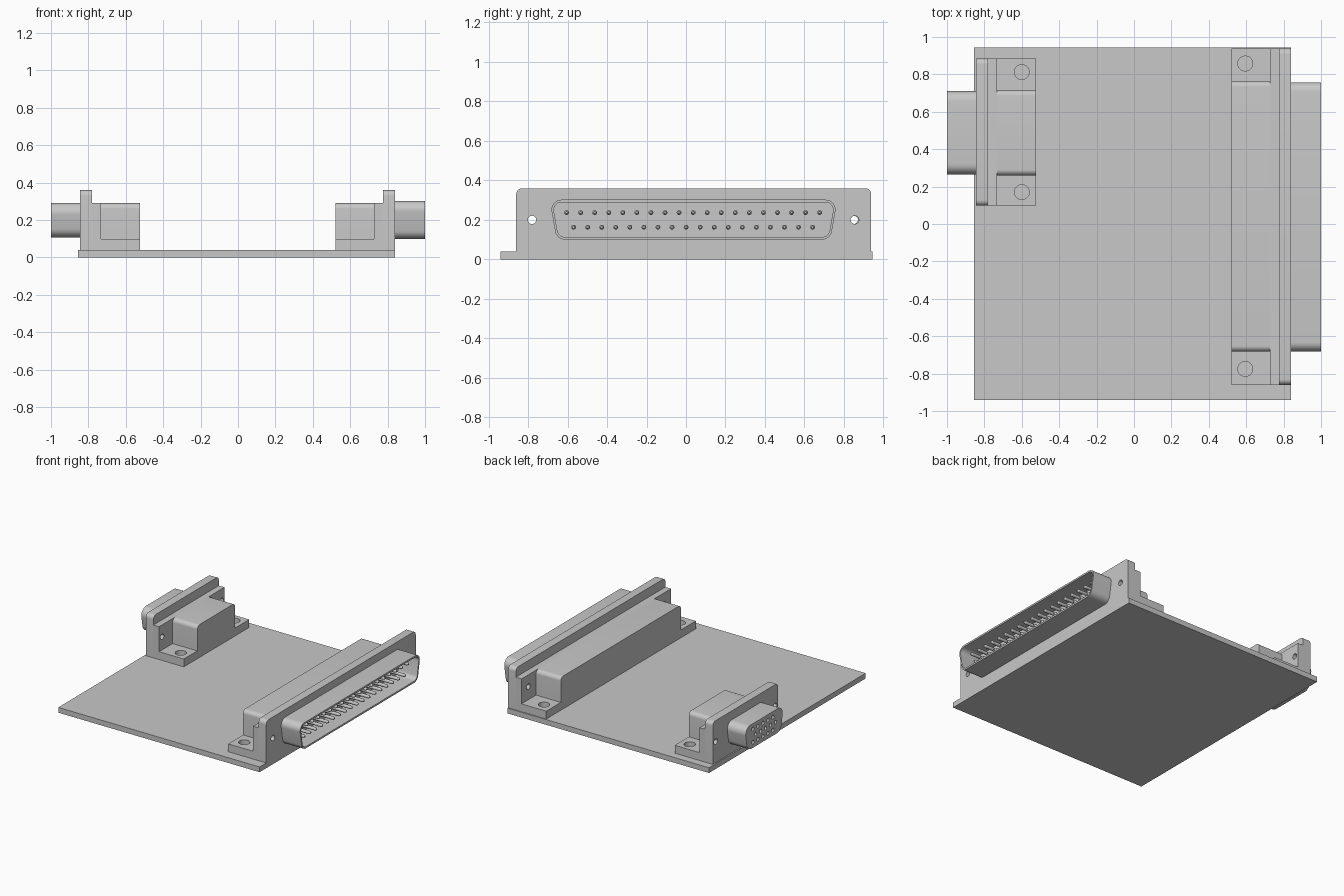
import bpy
import bmesh
import math
from mathutils import Vector, Matrix

cube = bpy.data.objects.get("Cube")
if cube:
    bpy.data.objects.remove(cube, do_unlink=True)

grey = bpy.data.materials.new("plain grey")
grey.use_nodes = True
GREY = (0.58, 0.58, 0.58, 1)
grey.diffuse_color = GREY
grey.node_tree.nodes["Principled BSDF"].inputs["Base Color"].default_value = GREY


def finish(name, bm):
    bmesh.ops.recalc_face_normals(bm, faces=bm.faces)
    mesh = bpy.data.meshes.new(name)
    bm.to_mesh(mesh)
    bm.free()
    mesh.materials.append(grey)
    obj = bpy.data.objects.new(name, mesh)
    bpy.context.collection.objects.link(obj)
    return obj


def select(obj):
    bpy.ops.object.select_all(action='DESELECT')
    obj.select_set(True)
    bpy.context.view_layer.objects.active = obj


def smooth(obj):
    select(obj)
    bpy.ops.object.shade_smooth_by_angle(angle=math.radians(30))


def rounded(corners, steps=8):
    """Outline from (y, z, radius) corners."""
    out = []
    n = len(corners)
    for i, (y, z, r) in enumerate(corners):
        p = Vector((y, z, 0))
        if r == 0:
            out.append(p)
            continue
        a = (Vector((*corners[i - 1][:2], 0)) - p).normalized()
        b = (Vector((*corners[(i + 1) % n][:2], 0)) - p).normalized()
        half = a.angle(b) / 2
        c = p + (a + b).normalized() * r / math.sin(half)
        reach = r / math.tan(half)
        u = (p + a * reach - c).normalized()
        v = (p + b * reach - c).normalized()
        out += [c + u.slerp(v, k / steps).normalized() * r for k in range(steps + 1)]
    return out


def prism(name, outline, x0, x1):
    """Extrude a y-z outline along x."""
    bm = bmesh.new()
    face = bm.faces.new([bm.verts.new((x0, p.x, p.y)) for p in outline])
    ext = bmesh.ops.extrude_face_region(bm, geom=[face])
    verts = [v for v in ext["geom"] if isinstance(v, bmesh.types.BMVert)]
    bmesh.ops.translate(bm, verts=verts, vec=(x1 - x0, 0, 0))
    # The starting face stays behind as the second cap
    if not face.is_valid:
        bmesh.ops.holes_fill(bm, edges=bm.edges)
    return finish(name, bm)


def block(name, x0, x1, y0, y1, z0, z1, r=0):
    """Box with its two upper corners rounded by r."""
    return prism(name, rounded([(y0, z0, 0), (y1, z0, 0), (y1, z1, r), (y0, z1, r)]), x0, x1)


def d_outline(mid, half, z0, z1, r):
    low = half - (z1 - z0) * math.tan(math.radians(10))
    return rounded([(mid - low, z0, r), (mid + low, z0, r),
                    (mid + half, z1, r), (mid - half, z1, r)])


def rods(name, centres, radius, length, axis, tip=0):
    """Round rods, optionally with a tapered tip, pointing along x or z."""
    bm = bmesh.new()
    turn = Matrix.Rotation(math.pi / 2, 4, 'Y') if axis == 'x' else Matrix()
    for c in centres:
        m = Matrix.Translation(c) @ turn
        bmesh.ops.create_cone(bm, cap_ends=True, segments=20, radius1=radius,
                              radius2=radius, depth=length, matrix=m)
        if tip:
            m = m @ Matrix.Translation((0, 0, length / 2 + tip / 2))
            bmesh.ops.create_cone(bm, cap_ends=True, segments=20, radius1=radius,
                                  radius2=radius / 2, depth=tip, matrix=m)
    return finish(name, bm)


def cut(obj, cutter, keep=False):
    select(obj)
    mod = obj.modifiers.new("cut", 'BOOLEAN')
    mod.operation = 'DIFFERENCE'
    mod.solver = 'EXACT'
    mod.object = cutter
    bpy.ops.object.modifier_apply(modifier=mod.name)
    if not keep:
        bpy.data.objects.remove(cutter, do_unlink=True)


def housing(side, s, face, y0, y1, body0, body1, mounts, screws):
    """Flange, backing, body and two mounting feet of a connector."""
    def x(d):
        return s * (face - d)
    base, deck = 0.04, 0.29
    flange = block(side + "_flange", x(0), x(0.064), y0, y1, base, 0.36, 0.03)
    backing = block(side + "_backing", x(0.064), x(0.112), y0, y1, base, deck)
    body = block(side + "_body", x(0.112), x(0.32), body0, body1, base, deck, 0.03)
    # Screw holes through flange and backing
    bore = rods("bore", [(x(0.05), y, 0.2) for y in screws], 0.021, 0.4, 'x')
    cut(flange, bore, keep=True)
    cut(backing, bore)
    # Feet with board mounting holes
    spans = [(y0, body0), (body1, y1)]
    for tag, (a, b), y in zip(("front", "back"), spans, mounts):
        foot = block(f"{side}_{tag}_foot", x(0.112), x(0.32), a, b, base, 0.10)
        cut(foot, rods("drill", [(x(0.245), y, 0.1)], 0.04, 0.4, 'z'))
        smooth(foot)
    for part in (flange, backing, body):
        smooth(part)


# Circuit board
block("board", -0.855, 0.84, -0.94, 0.945, 0, 0.04)

# Wide plug on the left side
housing("left", 1, 0.84, -0.86, 0.938, -0.682, 0.763, (-0.775, 0.858), (-0.78, 0.855))
shell = prism("left_shell", d_outline(0.038, 0.729, 0.10, 0.302, 0.05), 0.84, 1.0)
cut(shell, prism("cavity", d_outline(0.038, 0.715, 0.113, 0.289, 0.038), 0.8, 1.1))
smooth(shell)
pitch = 0.0712
pins = [(0.895, 0.036 + (i - 9) * pitch, 0.237) for i in range(19)]
pins += [(0.895, 0.036 + (i - 8.5) * pitch, 0.163) for i in range(18)]
smooth(rods("left_pins", pins, 0.012, 0.11, 'x', tip=0.012))

# Narrow socket on the right side
housing("right", -1, 0.845, 0.098, 0.885, 0.26, 0.716, (0.17, 0.812), (0.135, 0.85))
socket = prism("right_socket", d_outline(0.488, 0.233, 0.108, 0.292, 0.055), -1.0, -0.845)
holes = [(-1.0, 0.488 + (i - 2) * 0.06 + shift, 0.2 + row * 0.05)
         for row, shift in ((1, 0.015), (0, -0.015), (-1, 0.015)) for i in range(5)]
cut(socket, rods("sockets", holes, 0.014, 0.2, 'x'))
smooth(socket)
